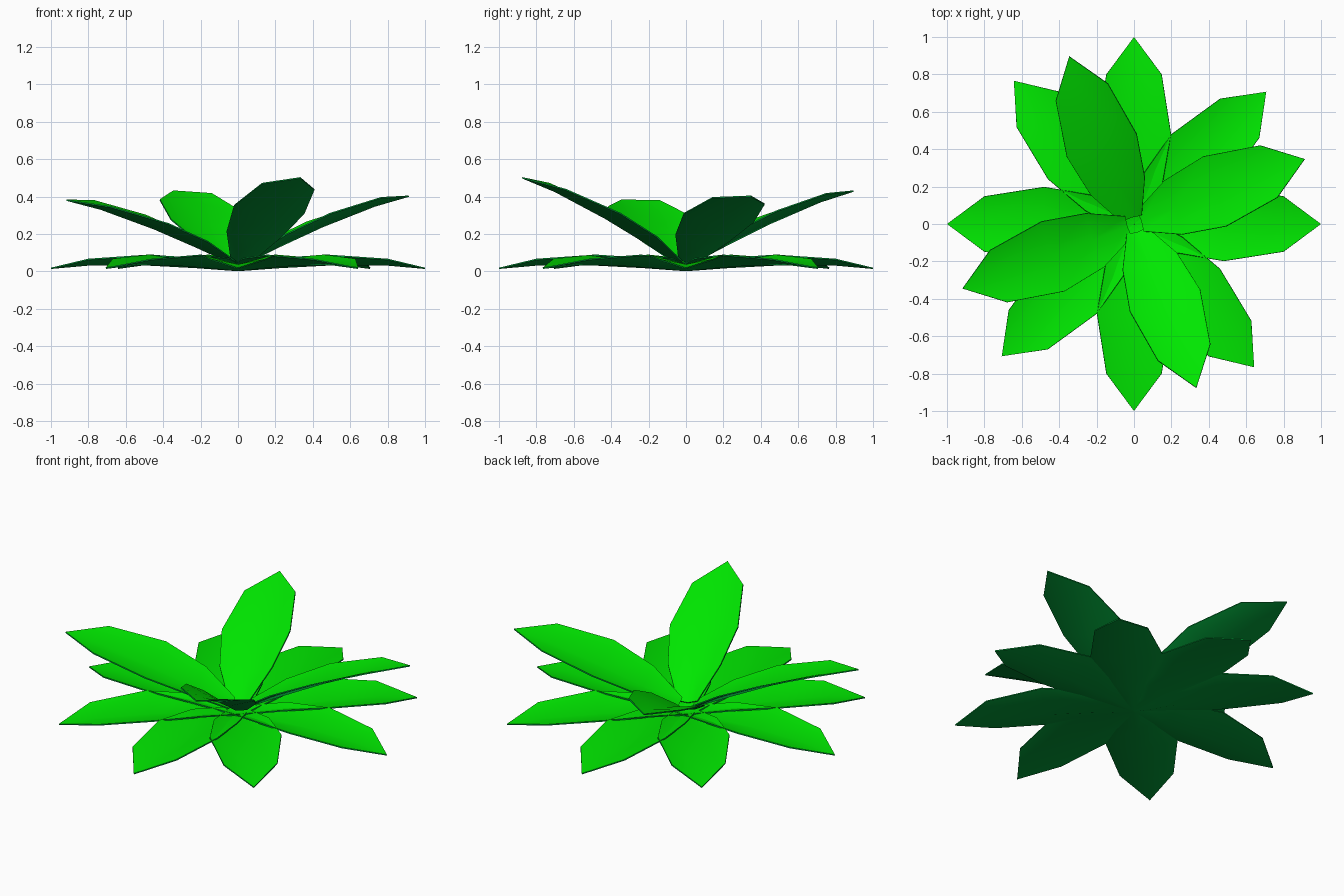
import bpy, bmesh
from math import radians
from mathutils import Matrix

if "Cube" in bpy.data.objects:
    bpy.data.objects.remove(bpy.data.objects["Cube"])


def material(name, rgb):
    m = bpy.data.materials.new(name)
    m.diffuse_color = (*rgb, 1)
    m.use_nodes = True
    m.node_tree.nodes["Principled BSDF"].inputs["Base Color"].default_value = m.diffuse_color
    return m


BRIGHT = material("bright_leaf_green", (0.0, 0.8, 0.0))
DARK = material("dark_underside_green", (0.0, 0.31, 0.035))

# Leaf stations: distance along, half width, midrib height, edge height
STATIONS = [
    (0.00, 0.058, 0.008, 0.025),
    (0.22, 0.152, 0.024, 0.073),
    (0.48, 0.197, 0.038, 0.090),
    (0.80, 0.147, 0.038, 0.068),
]
TIP = (1.0, 0.0, 0.02)


def leaf(name, matrix):
    # Bright upper skin, folded along the midrib
    bm = bmesh.new()
    rows = [[bm.verts.new(p) for p in ((x, -w, e), (x, 0, m), (x, w, e))]
            for x, w, m, e in STATIONS]
    tip = bm.verts.new(TIP)
    for a, b in zip(rows, rows[1:]):
        for i in (0, 1):
            bm.faces.new((a[i], b[i], b[i + 1], a[i + 1]))
    for i in (0, 1):
        bm.faces.new((rows[-1][i], tip, rows[-1][i + 1]))
    bm.transform(matrix)
    me = bpy.data.meshes.new(name)
    bm.to_mesh(me)
    bm.free()
    me.materials.append(BRIGHT)
    me.materials.append(DARK)
    ob = bpy.data.objects.new(name, me)
    bpy.context.collection.objects.link(ob)
    # Dark underside and rim
    s = ob.modifiers.new("underside", 'SOLIDIFY')
    s.thickness = 0.007
    s.offset = -1
    s.material_offset = 1
    s.material_offset_rim = 1
    bpy.ops.object.select_all(action='DESELECT')
    ob.select_set(True)
    bpy.context.view_layer.objects.active = ob
    bpy.ops.object.modifier_apply(modifier=s.name)
    bpy.ops.object.shade_smooth_by_angle(angle=radians(50))


def rot(deg, axis):
    return Matrix.Rotation(radians(deg), 4, axis)


# Lower ring of eight flat leaves
for i, a in enumerate((0, 45, 90, 130, 180, 225, 270, 310)):
    leaf(f"lower_leaf_{i + 1}", rot(a, 'Z'))

# Upper ring of four raised leaves, slightly rolled
for i, (a, lift, out) in enumerate(((20.7, 20.3, 0.045), (111, 22, 0.04),
                                    (200.5, 19, 0.04), (290.7, 26.5, 0.05))):
    leaf(f"upper_leaf_{i + 1}",
         Matrix.Translation((0, 0, 0.04)) @ rot(a, 'Z')
         @ Matrix.Translation((out, 0, 0)) @ rot(-lift, 'Y') @ rot(-7, 'X'))
